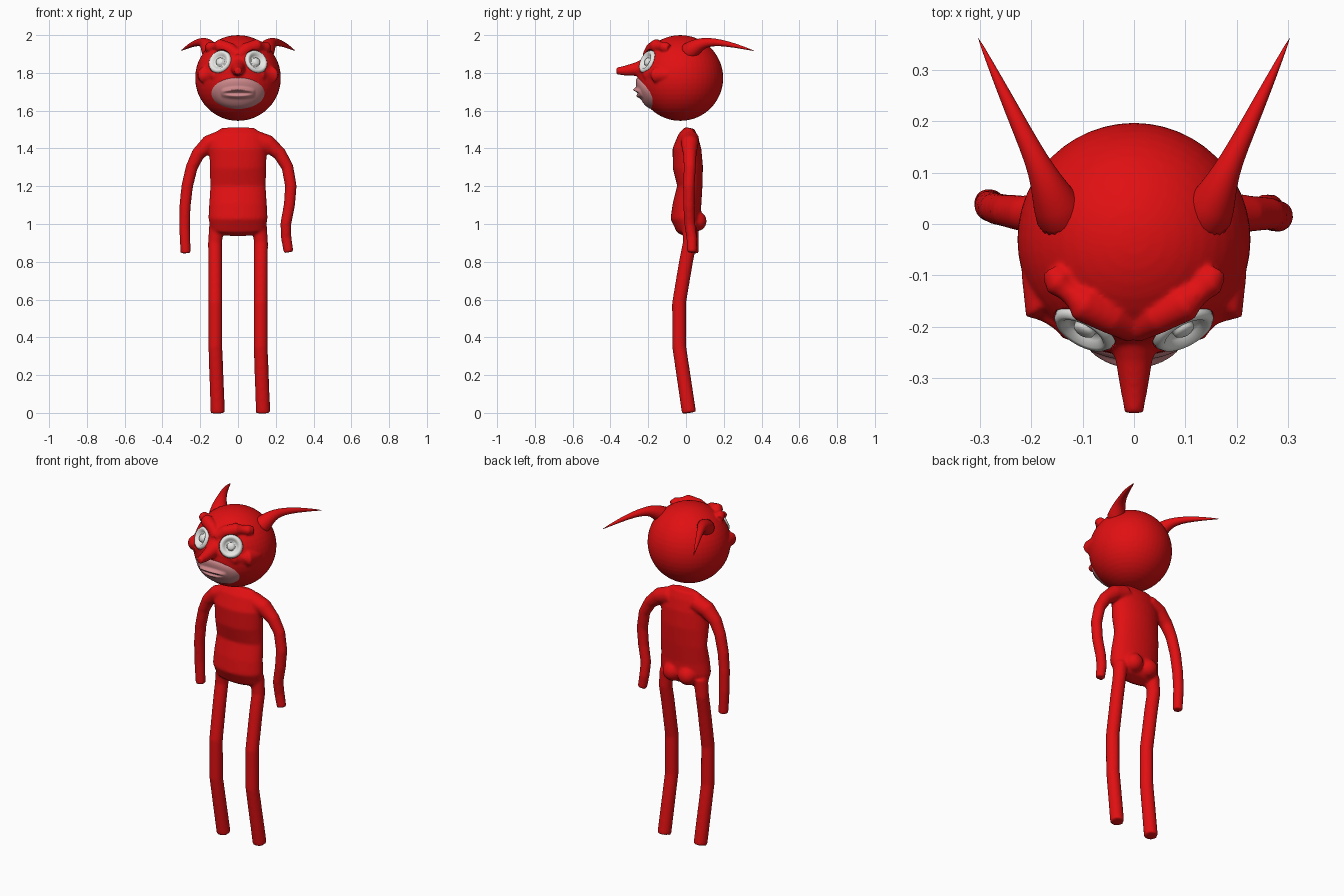
import bpy, bmesh, math
from mathutils import Vector, Matrix

if "Cube" in bpy.data.objects:
    bpy.data.objects.remove(bpy.data.objects["Cube"])


def material(name, rgb):
    m = bpy.data.materials.new(name)
    m.use_nodes = True
    m.diffuse_color = (*rgb, 1)
    m.node_tree.nodes["Principled BSDF"].inputs["Base Color"].default_value = (*rgb, 1)
    return m


RED = material("red skin", (0.75, 0.005, 0.006))
PINK = material("pink mouth", (0.62, 0.25, 0.26))
WHITE = material("eye white", (0.8, 0.8, 0.78))
HEAD = Vector((0, -0.03, 1.773))
HEAD_R = 0.227


def finish(bm, name, mat):
    bmesh.ops.recalc_face_normals(bm, faces=bm.faces)
    mesh = bpy.data.meshes.new(name)
    bm.to_mesh(mesh)
    bm.free()
    mesh.materials.append(mat)
    mesh.shade_smooth()
    ob = bpy.data.objects.new(name, mesh)
    bpy.context.collection.objects.link(ob)
    return ob


def bridge(bm, rings):
    n = len(rings[0])
    for a, b in zip(rings, rings[1:]):
        for i in range(n):
            j = (i + 1) % n
            bm.faces.new((a[i], a[j], b[j], b[i]))


def tube(bm, pts, side=1, n=20):
    """Loft along points (x, y, z, radius[, depth radius]) with capped ends."""
    ps = [Vector((side * p[0], p[1], p[2])) for p in pts]
    rings = []
    for k, p in enumerate(pts):
        t = (ps[min(k + 1, len(ps) - 1)] - ps[max(k - 1, 0)]).normalized()
        ref = Vector((0, 0, 1)) if abs(t.y) > 0.7 else Vector((0, 1, 0))
        u = t.cross(ref).normalized()
        v = t.cross(u)
        angles = [math.tau * i / n for i in range(n)]
        rings.append([bm.verts.new(ps[k] + u * p[3] * math.cos(a) + v * p[-1] * math.sin(a))
                      for a in angles])
    bridge(bm, rings)
    bm.faces.new(rings[0])
    bm.faces.new(rings[-1])


def ball(bm, centre, r):
    bmesh.ops.create_uvsphere(bm, u_segments=48, v_segments=24, radius=r,
                              matrix=Matrix.Translation(centre))


def blend(ob, voxel, repeats):
    """Fuse overlapping volumes into one soft skin."""
    m = ob.modifiers.new("fuse", 'REMESH')
    m.mode = 'VOXEL'
    m.voxel_size = voxel
    m.use_smooth_shade = True
    s = ob.modifiers.new("soften", 'SMOOTH')
    s.factor = 0.5
    s.iterations = repeats


# Torso: (height, depth centre, half width, half depth)
bm = bmesh.new()
torso = [(0.945, 0.02, 0.10, 0.03), (0.97, 0.01, 0.145, 0.06), (1.03, 0.0, 0.157, 0.082),
         (1.1, 0.005, 0.153, 0.076), (1.2, 0.02, 0.147, 0.067), (1.3, 0.01, 0.15, 0.08),
         (1.4, 0.005, 0.152, 0.076), (1.47, 0.012, 0.135, 0.052), (1.508, 0.02, 0.09, 0.025)]
tube(bm, [(0, y, z, a, b) for z, y, a, b in torso], n=32)
for s in (1, -1):
    ball(bm, (s * 0.05, 0.055, 1.015), 0.054)

# Arms, hanging slightly differently on each side
tube(bm, [(0.08, 0.02, 1.45, 0.05), (0.16, 0.02, 1.425, 0.046), (0.222, 0.02, 1.37, 0.036),
          (0.262, 0.02, 1.3, 0.032), (0.28, 0.015, 1.2, 0.031), (0.272, 0.015, 1.1, 0.03),
          (0.253, 0.02, 1.0, 0.029), (0.255, 0.03, 0.93, 0.028), (0.268, 0.032, 0.85, 0.026)])
tube(bm, [(0.08, 0.02, 1.45, 0.05), (0.155, 0.02, 1.425, 0.046), (0.212, 0.02, 1.37, 0.036),
          (0.245, 0.025, 1.3, 0.032), (0.269, 0.03, 1.2, 0.031), (0.281, 0.035, 1.09, 0.03),
          (0.283, 0.04, 0.98, 0.029), (0.277, 0.04, 0.845, 0.027)], side=-1)

# Legs
for s, foot in ((1, 0.133), (-1, 0.107)):
    tube(bm, [(0.112, 0.02, 1.0, 0.04), (0.122, 0.02, 0.9, 0.037), (0.121, 0.0, 0.8, 0.037),
              (0.12, -0.037, 0.58, 0.037), (0.12, -0.036, 0.35, 0.037),
              (foot, 0.016, 0.0, 0.038)], side=s)
blend(finish(bm, "body", RED), 0.008, 5)

# Head with brows, cheeks and nose
bm = bmesh.new()
ball(bm, HEAD, HEAD_R)
tube(bm, [(0, -0.15, 1.835, 0.06), (0, -0.215, 1.83, 0.05), (0, -0.26, 1.82, 0.037),
          (0, -0.32, 1.812, 0.027), (0, -0.368, 1.81, 0.018)])
for s in (1, -1):
    tube(bm, [(0.16, -0.09, 1.93, 0.022), (0.145, -0.115, 1.937, 0.03),
              (0.10, -0.155, 1.945, 0.035), (0.045, -0.18, 1.927, 0.034),
              (0.0, -0.2, 1.89, 0.032)], side=s)
    tube(bm, [(0.185, -0.09, 1.79, 0.035), (0.172, -0.155, 1.79, 0.047),
              (0.12, -0.18, 1.79, 0.046), (0.06, -0.205, 1.805, 0.042),
              (0.0, -0.225, 1.82, 0.035)], side=s)
head = finish(bm, "head", RED)
blend(head, 0.006, 6)

# Eyes: dished discs with a raised pupil, set in cut sockets
profile = [(0.058, -0.04), (0.065, -0.012), (0.063, 0.0), (0.056, 0.008), (0.046, 0.007),
           (0.036, -0.004), (0.027, -0.012), (0.023, -0.011), (0.021, 0.0), (0.014, 0.005),
           (0.002, 0.006)]
for s, word in ((1, "left"), (-1, "right")):
    out = Vector((s * 0.098, -0.178, 0.088)).normalized()
    centre = HEAD + out * 0.222
    bm = bmesh.new()
    rings = [[bm.verts.new((r * math.cos(i * math.tau / 40), r * math.sin(i * math.tau / 40), h))
              for i in range(40)] for r, h in profile]
    bridge(bm, rings)
    bm.faces.new(rings[0])
    bm.faces.new(rings[-1])
    turn = out.to_track_quat('Z', 'Y').to_matrix().to_4x4()
    bmesh.ops.transform(bm, matrix=Matrix.Translation(centre) @ turn, verts=bm.verts)
    finish(bm, "eye_" + word, WHITE)

    bm = bmesh.new()
    ball(bm, centre, 0.066)
    cutter = finish(bm, "socket_cutter_" + word, RED)
    cutter.hide_render = True
    cutter.hide_set(True)
    cut = head.modifiers.new("socket " + word, 'BOOLEAN')
    cut.operation = 'DIFFERENCE'
    cut.solver = 'EXACT'
    cut.object = cutter

# Mouth: oval patch wrapped on the head, with two raised lips
bm = bmesh.new()
rings = []
for k in range(1, 37):
    r = k / 36
    ring = []
    for i in range(72):
        a = math.tau * i / 72
        x, z = 0.152 * r * math.cos(a), 1.692 + 0.09 * r * math.sin(a)
        radius = 0.237 - 0.02 * r ** 8
        y = HEAD.y - math.sqrt(radius ** 2 - x * x - (z - HEAD.z) ** 2)
        width = max(0, 1 - (x / 0.09) ** 2)
        for lip_z, size in ((1.71, 0.022), (1.677, 0.016)):
            mid = 1.692 + (lip_z - 1.692) * (0.4 + 0.6 * width)
            y -= size * math.sqrt(width) * math.exp(-((z - mid) / 0.011) ** 2)
        ring.append(bm.verts.new((x, y, z)))
    rings.append(ring)
bridge(bm, rings)
bm.faces.new(rings[0])
mouth = finish(bm, "mouth", PINK)

# Ears: long swept-back points
for s, word in ((1, "left"), (-1, "right")):
    bm = bmesh.new()
    tube(bm, [(0.13, -0.01, 1.89, 0.06), (0.155, 0.045, 1.935, 0.044), (0.172, 0.085, 1.956, 0.031),
              (0.19, 0.125, 1.963, 0.023), (0.217, 0.18, 1.961, 0.018),
              (0.26, 0.27, 1.943, 0.011), (0.305, 0.366, 1.915, 0.001)], side=s)
    ear = finish(bm, "ear_" + word, RED)
    sub = ear.modifiers.new("smooth", 'SUBSURF')
    sub.levels = sub.render_levels = 1
